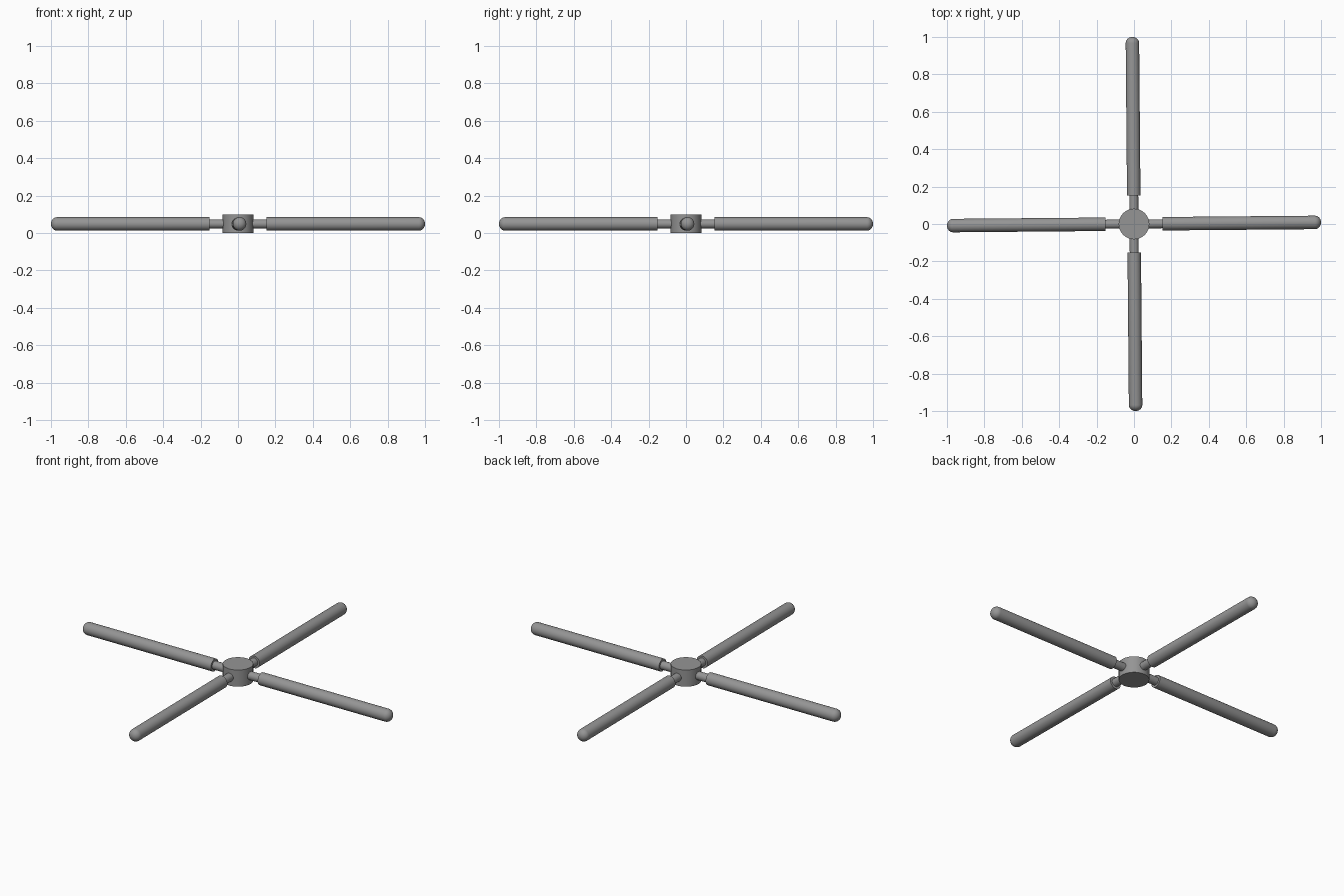
import bpy, bmesh, math
from mathutils import Matrix

if "Cube" in bpy.data.objects:
    bpy.data.objects.remove(bpy.data.objects["Cube"])

SIDES = 32
Z = 0.049                   # height of the arm axis
TWIST = math.radians(0.5)   # slight turn of the whole cross

# Dark grey finish
dark = bpy.data.materials.new("dark_grey")
dark.diffuse_color = (0.3, 0.3, 0.3, 1)
dark.use_nodes = True
dark.node_tree.nodes["Principled BSDF"].inputs["Base Color"].default_value = dark.diffuse_color


def lathe(name, profile, matrix):
    """Revolve (radius, height) points about local z, closing at the axis."""
    bm = bmesh.new()
    verts = [bm.verts.new((r, 0, h)) for r, h in profile]
    edges = [bm.edges.new(p) for p in zip(verts, verts[1:])]
    bmesh.ops.spin(bm, geom=verts + edges, cent=(0, 0, 0), axis=(0, 0, 1),
                   angle=2 * math.pi, steps=SIDES, use_merge=True)
    bmesh.ops.remove_doubles(bm, verts=bm.verts, dist=1e-5)
    bmesh.ops.recalc_face_normals(bm, faces=bm.faces)
    bm.transform(matrix)
    me = bpy.data.meshes.new(name)
    bm.to_mesh(me)
    bm.free()
    me.materials.append(dark)
    ob = bpy.data.objects.new(name, me)
    bpy.context.collection.objects.link(ob)
    bpy.ops.object.select_all(action='DESELECT')
    ob.select_set(True)
    bpy.context.view_layer.objects.active = ob
    bpy.ops.object.shade_smooth_by_angle(angle=math.radians(35))
    return ob


# Central hub
lathe("hub", [(0, 0), (0.082, 0), (0.082, 0.098), (0, 0.098)], Matrix.Identity(4))

# Profiles: thin connecting rod, and thick arm with a rounded tip
rod = [(0, 0.05), (0.024, 0.05), (0.024, 0.17), (0, 0.17)]
R, TIP = 0.036, 0.033
arm = [(0, 0.152), (R, 0.152)]
arm += [(R * math.cos(a), 1 - TIP + TIP * math.sin(a))
        for a in (i * math.pi / 16 for i in range(8))]
arm.append((0, 1.0))

# Four arms around the hub
for i, side in enumerate(("right", "back", "left", "front")):
    m = (Matrix.Translation((0, 0, Z))
         @ Matrix.Rotation(i * math.pi / 2 + TWIST, 4, 'Z')
         @ Matrix.Rotation(math.pi / 2, 4, 'Y'))
    lathe(side + "_rod", rod, m)
    lathe(side + "_arm", arm, m)
